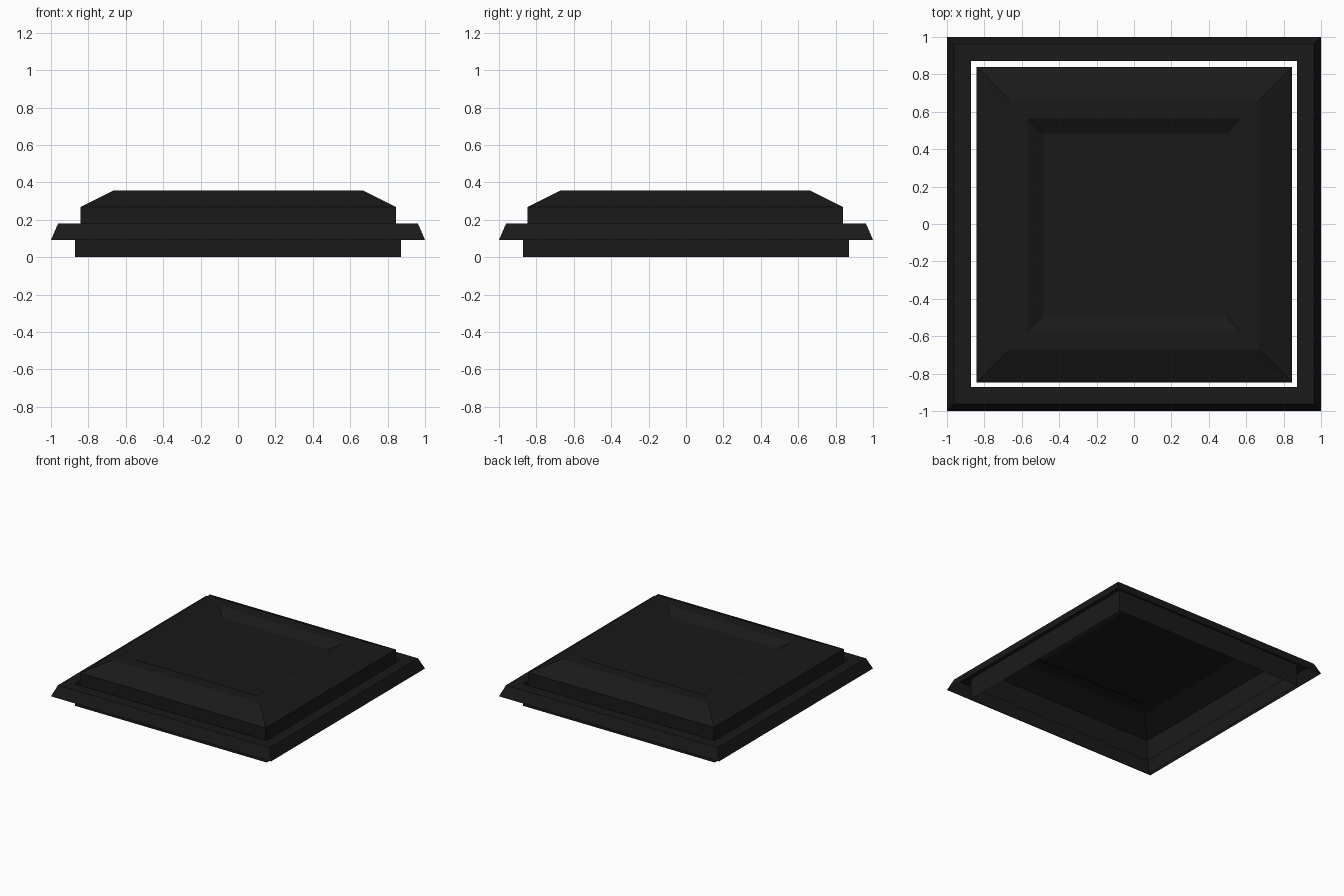
import bpy, bmesh

if "Cube" in bpy.data.objects:
    bpy.data.objects.remove(bpy.data.objects["Cube"])

black = bpy.data.materials.new("black")
black.diffuse_color = (0.01, 0.01, 0.01, 1)
black.use_nodes = True
black.node_tree.nodes["Principled BSDF"].inputs["Base Color"].default_value = black.diffuse_color


def square_shell(name, profile, cap=False, offset=(0, 0)):
    """Open shell from (half_width, z) square rings, optionally capped at the last ring."""
    bm = bmesh.new()
    ox, oy = offset
    rings = [[bm.verts.new((sx * h + ox, sy * h + oy, z))
              for sx, sy in ((-1, -1), (1, -1), (1, 1), (-1, 1))]
             for h, z in profile]
    for a, b in zip(rings, rings[1:]):
        for i in range(4):
            j = (i + 1) % 4
            bm.faces.new((a[i], a[j], b[j], b[i]))
    if cap:
        bm.faces.new(rings[-1])
    mesh = bpy.data.meshes.new(name)
    bm.to_mesh(mesh)
    bm.free()
    mesh.materials.append(black)
    obj = bpy.data.objects.new(name, mesh)
    bpy.context.collection.objects.link(obj)
    return obj


# Outer frame: sloped lip, flat top, inner skirt down to the ground
square_shell("outer_frame", [(1.0, 0.092), (0.962, 0.18), (0.872, 0.18), (0.872, 0.0)])

# Raised panel: wall, wide bevel, flat border and shallow recessed centre
square_shell("raised_panel",
             [(0.844, 0.092), (0.844, 0.268), (0.668, 0.356),
              (0.568, 0.356), (0.487, 0.312)],
             cap=True, offset=(0.002, -0.004))
